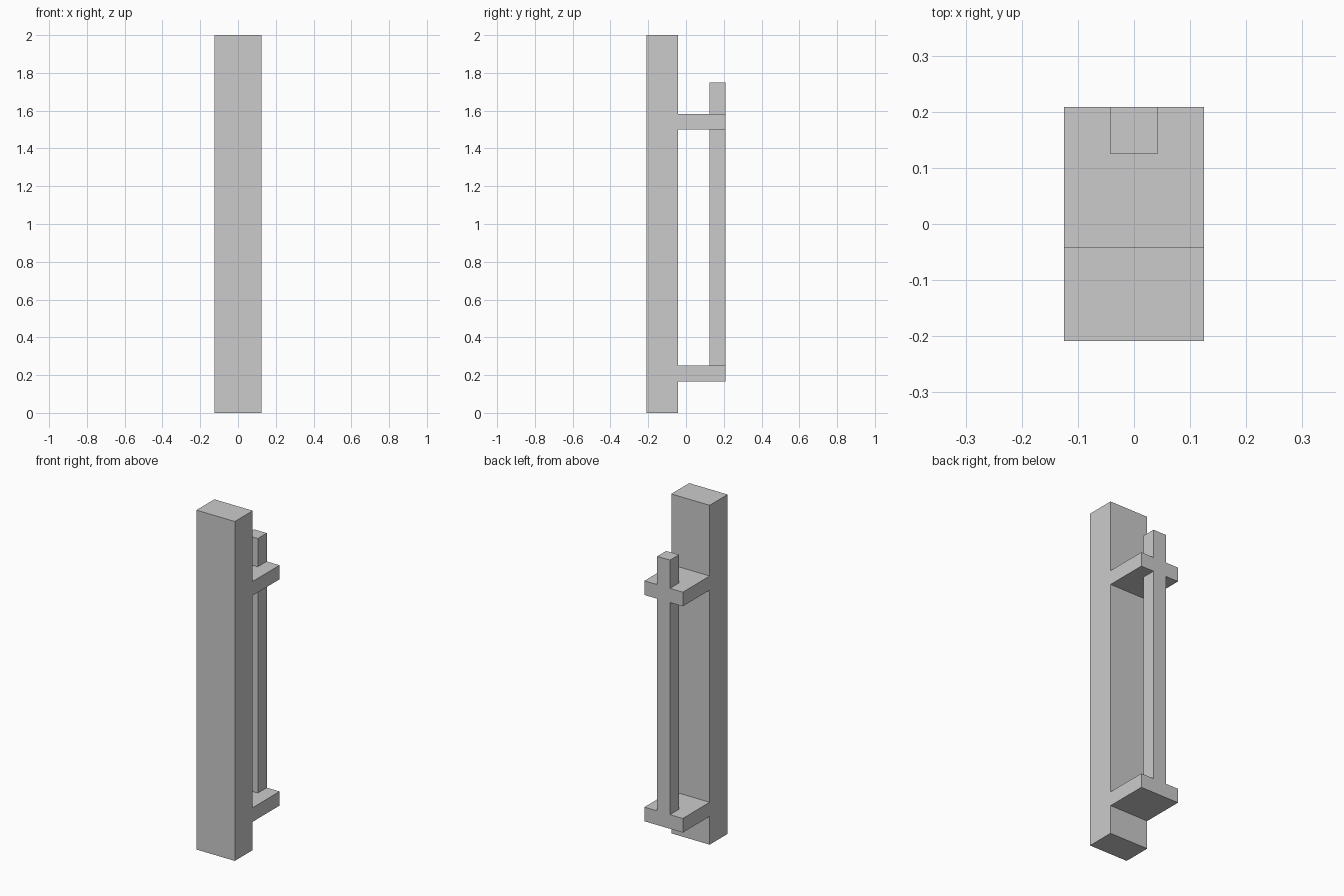
import bpy

if "Cube" in bpy.data.objects:
    bpy.data.objects.remove(bpy.data.objects["Cube"])

U = 1 / 24  # the model sits on a 1/24 unit grid


def box(name, x, y, z):
    """Axis-aligned box from (min, max) ranges in grid units."""
    ranges = (x, y, z)
    bpy.ops.mesh.primitive_cube_add(size=1, location=[(a + b) / 2 * U for a, b in ranges])
    obj = bpy.context.object
    obj.name = name
    obj.scale = [(b - a) * U for a, b in ranges]
    bpy.ops.object.transform_apply(location=False, rotation=False, scale=True)
    return obj


# Tall front board
box("main_board", (-3, 3), (-5, -1), (0, 48))

# Brackets reaching back from the board
for name, z in (("lower_bracket", 4), ("upper_bracket", 36)):
    box(name, (-3, 3), (-1, 5), (z, z + 2))

# Rear rod, interrupted by the upper bracket
for name, z in (("rod", (6, 36)), ("rod_tip", (38, 42))):
    box(name, (-1, 1), (3, 5), z)
